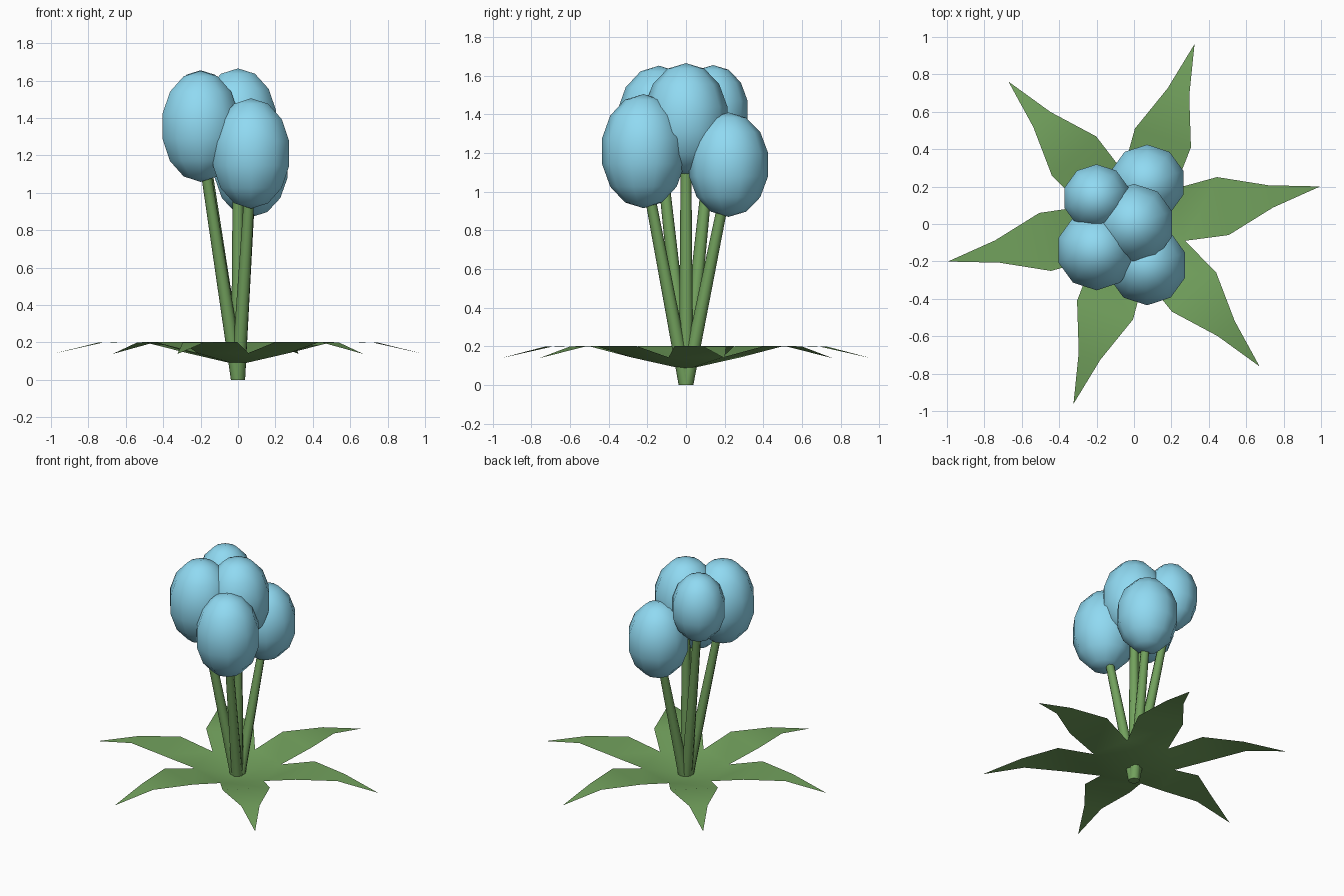
import bpy, bmesh
from math import radians
from mathutils import Matrix, Vector

if "Cube" in bpy.data.objects:
    bpy.data.objects.remove(bpy.data.objects["Cube"])


def material(name, rgb):
    m = bpy.data.materials.new(name)
    m.diffuse_color = (*rgb, 1)
    m.use_nodes = True
    m.node_tree.nodes["Principled BSDF"].inputs["Base Color"].default_value = m.diffuse_color
    return m


BLUE = material("petal_blue", (0.28, 0.70, 0.89))
GREEN = material("leaf_green", (0.17, 0.36, 0.11))


def finish(name, bm, mat, smooth=True):
    me = bpy.data.meshes.new(name)
    bm.to_mesh(me)
    bm.free()
    me.materials.append(mat)
    for p in me.polygons:
        p.use_smooth = smooth and len(p.vertices) <= 4
    ob = bpy.data.objects.new(name, me)
    bpy.context.collection.objects.link(ob)
    return ob


# Egg-shaped bud: 10 segments, 7 rings
def bud(i, centre, radius, half_height):
    bm = bmesh.new()
    bmesh.ops.create_uvsphere(bm, u_segments=10, v_segments=7, radius=1)
    bmesh.ops.scale(bm, verts=bm.verts, vec=(radius, radius, half_height))
    bmesh.ops.translate(bm, verts=bm.verts, vec=centre)
    finish(f"bud_{i}", bm, BLUE)


# Tapered stem from the root up into the bud, with level end rings
def stem(i, top):
    bm = bmesh.new()
    bmesh.ops.create_cone(bm, cap_ends=True, segments=8, radius1=0.038,
                          radius2=0.026, depth=top.z)
    for v in bm.verts:
        v.co.z += top.z / 2
        t = v.co.z / top.z
        v.co.x += top.x * t
        v.co.y += top.y * t
    finish(f"stem_{i}", bm, GREEN)


# x, y, z, radius, half height
BUDS = [
    (0.00, 0.00, 1.375, 0.220, 0.290),
    (0.07, -0.22, 1.21, 0.220, 0.295),
    (0.07, 0.22, 1.14, 0.210, 0.270),
    (-0.20, -0.14, 1.355, 0.220, 0.297),
    (-0.20, 0.14, 1.415, 0.184, 0.240),
]
for i, (x, y, z, r, h) in enumerate(BUDS, 1):
    bud(i, (x, y, z), r, h)
    stem(i, Vector((x, y, z - 0.06)))

# Rosette of six thin arching leaves: distance out, half width, height
LEAF = [(0.25, 0.142, 0.143), (0.485, 0.158, 0.203), (0.745, 0.061, 0.200)]
bm = bmesh.new()
for k in range(6):
    turn = Matrix.Rotation(radians(11.4 + 60 * k), 3, 'Z')

    def vert(u, v, z):
        return bm.verts.new(turn @ Vector((u, v, z)))

    root, tip = vert(0, 0, 0.08), vert(1.015, 0, 0.138)
    rows = [(vert(u, -w, z), vert(u, w, z)) for u, w, z in LEAF]
    bm.faces.new((root, *rows[0]))
    for a, b in zip(rows, rows[1:]):
        bm.faces.new((a[0], b[0], b[1], a[1]))
    bm.faces.new((rows[-1][0], tip, rows[-1][1]))
bmesh.ops.remove_doubles(bm, verts=bm.verts, dist=0.008)
finish("leaf_rosette", bm, GREEN)
